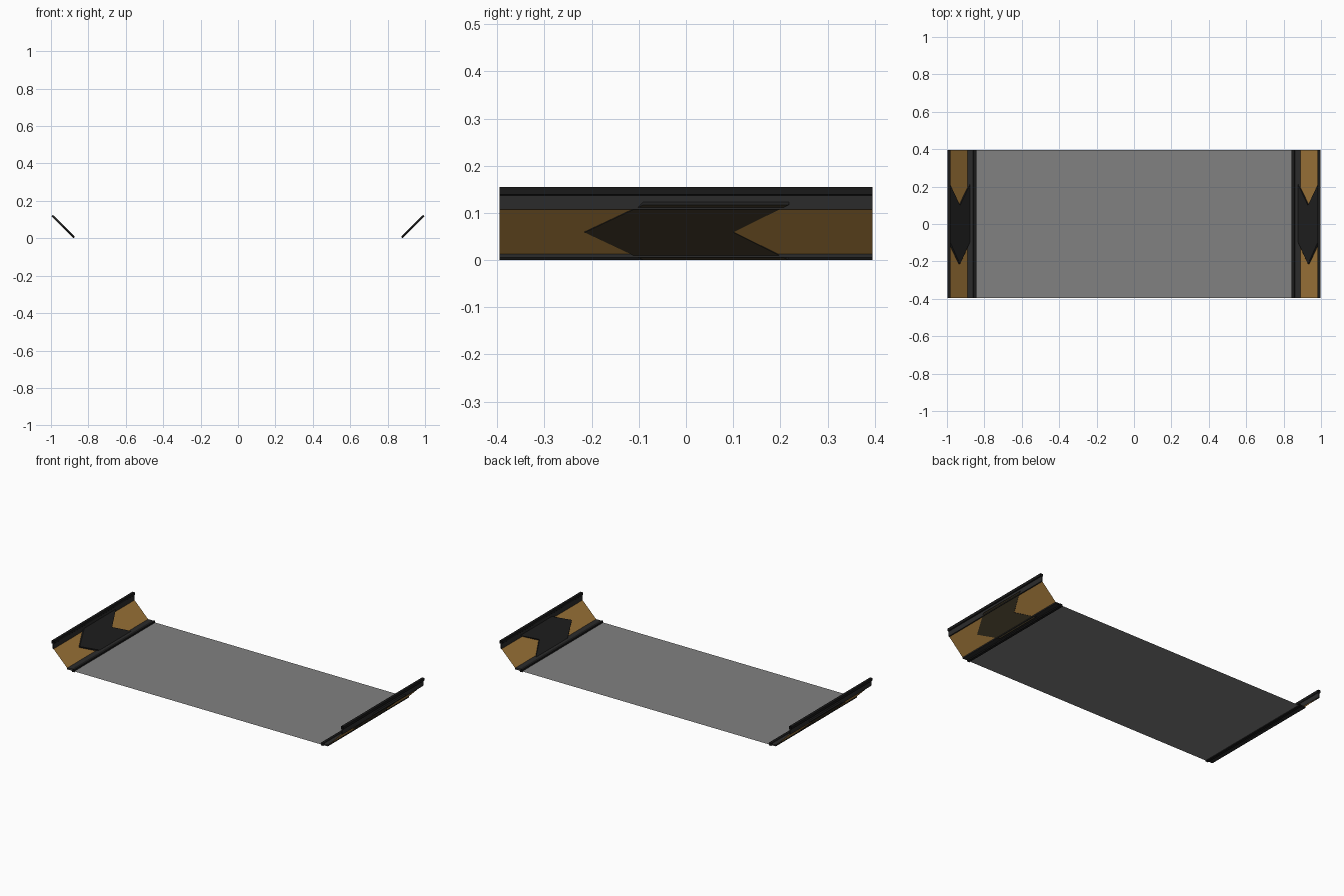
import bpy, bmesh, math

if "Cube" in bpy.data.objects:
    bpy.data.objects.remove(bpy.data.objects["Cube"])

HALF_Y = 0.395          # half length of every extruded part
CX, CZ = 0.937, 0.06    # centre of the right-hand sloped panel


def material(name, rgb):
    m = bpy.data.materials.new(name)
    m.diffuse_color = (*rgb, 1.0)
    m.use_nodes = True
    m.node_tree.nodes["Principled BSDF"].inputs["Base Color"].default_value = m.diffuse_color
    return m


GREY = material("floor grey", (0.22, 0.22, 0.22))
AMBER = material("amber brown", (0.376, 0.195, 0.045))
DARK = material("dark grey", (0.024, 0.024, 0.024))
BLACK = material("black", (0.010, 0.010, 0.010))
CHARCOAL = material("charcoal", (0.015, 0.015, 0.015))
OLIVE = material("dark olive", (0.040, 0.031, 0.016))


def finish(name, bm, mats, mirror=True):
    me = bpy.data.meshes.new(name)
    bm.to_mesh(me)
    bm.free()
    for m in mats:
        me.materials.append(m)
    ob = bpy.data.objects.new(name, me)
    bpy.context.collection.objects.link(ob)
    if mirror:
        ob.modifiers.new("mirror", "MIRROR").use_clip = False
    return ob


def sweep(name, profile, mats, closed=False, rule=None, mirror=True):
    """Extrude an (x, z) profile along y, with open ends."""
    bm = bmesh.new()
    front = [bm.verts.new((x, -HALF_Y, z)) for x, z in profile]
    back = [bm.verts.new((x, HALF_Y, z)) for x, z in profile]
    n = len(profile)
    for i in range(n if closed else n - 1):
        j = (i + 1) % n
        f = bm.faces.new((front[i], front[j], back[j], back[i]))
        if rule:
            f.material_index = rule[i]
    if closed:
        bmesh.ops.recalc_face_normals(bm, faces=bm.faces[:])
    return finish(name, bm, mats, mirror)


# Flat floor sheet
sweep("floor", [(-0.845, 0.006), (0.845, 0.006)], [GREY], mirror=False)

# Sloped side panels
sweep("side_panel", [(0.889, 0.012), (0.984, 0.107)], [AMBER])

# Stepped edge trims: the lower one is the upper one reflected across the panel
trim = [(0.983, 0.107), (0.991, 0.107), (0.991, 0.137), (0.997, 0.139),
        (0.997, 0.155), (0.981, 0.155), (0.981, 0.139), (0.983, 0.137)]
bands = [0, 0, 1, 1, 1, 1, 1, 0]
lower = [(CX - (z - CZ), CZ - (x - CX)) for x, z in trim]
sweep("upper_trim", trim, [DARK, BLACK], True, bands)
sweep("lower_trim", lower, [DARK, BLACK], True, bands)

# Chevron plates set through the side panels, pointing to the front
U = 0.083
outline = [(0, -0.215), (U, -0.09), (U, 0.218), (0, 0.10), (-U, 0.218), (-U, -0.09)]
R = math.sqrt(0.5)
bm = bmesh.new()


def ring(n, k):
    return [bm.verts.new((CX + (u * k - n) * R, y, CZ + (u * k + n) * R))
            for u, y in outline]


levels = [ring(-0.002, 1.0), ring(0.007, 1.0), ring(0.010, 0.95)]
outer = bm.faces.new(levels[0])
bm.faces.new(levels[-1])
for a, b in zip(levels, levels[1:]):
    for i in range(6):
        j = (i + 1) % 6
        bm.faces.new((a[i], a[j], b[j], b[i]))
outer.material_index = 1
bmesh.ops.recalc_face_normals(bm, faces=bm.faces[:])
finish("chevron_plate", bm, [CHARCOAL, OLIVE])
